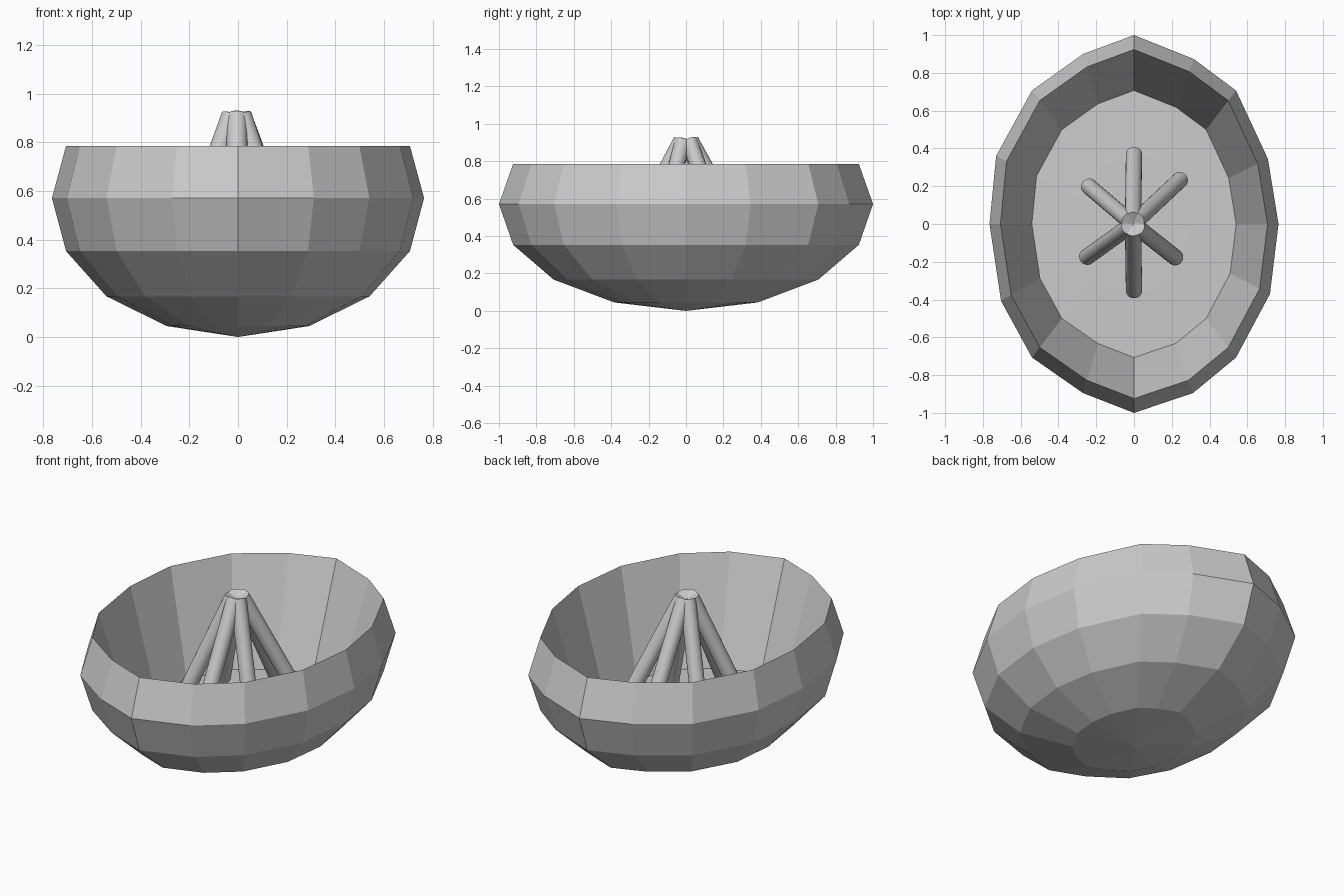
import bpy, bmesh, math
from mathutils import Vector

if "Cube" in bpy.data.objects:
    bpy.data.objects.remove(bpy.data.objects["Cube"])

# Slightly uneven oval outline, anticlockwise from +x
OUTLINE = [(.765, 0), (.709, .345), (.54, .707), (.317, .873),
           (0, 1), (-.27, .90), (-.54, .707), (-.73, .36),
           (-.765, 0), (-.704, -.407), (-.54, -.707), (-.27, -.895),
           (0, -1), (.312, -.895), (.54, -.707), (.72, -.37)]

# Profile rings (scale, height): outer shell upward, rim, then inner floor
RINGS = [(.383, .045), (.707, .167), (.924, .353), (1, .571), (.924, .786),
         (.707, .187), (.383, .195)]


def build_bowl():
    bm = bmesh.new()
    rings = [[bm.verts.new((x * s, y * s, z)) for x, y in OUTLINE] for s, z in RINGS]
    bottom = bm.verts.new((0, 0, 0))
    floor = bm.verts.new((0, 0, .198))
    n = len(OUTLINE)
    for i in range(n):
        j = (i + 1) % n
        for a, b in zip(rings, rings[1:]):
            bm.faces.new((a[i], a[j], b[j], b[i]))
        bm.faces.new((rings[0][j], rings[0][i], bottom))
        bm.faces.new((rings[-1][i], rings[-1][j], floor))
    bmesh.ops.recalc_face_normals(bm, faces=bm.faces)
    mesh = bpy.data.meshes.new("bowl")
    bm.to_mesh(mesh)
    bm.free()
    bpy.context.collection.objects.link(bpy.data.objects.new("bowl", mesh))


def build_stick(name, foot, top, radius=.043):
    foot, top = Vector(foot), Vector(top)
    axis = top - foot
    bpy.ops.mesh.primitive_cylinder_add(vertices=24, radius=radius, depth=axis.length,
                                        location=(foot + top) / 2)
    ob = bpy.context.object
    ob.name = name
    ob.rotation_euler = axis.to_track_quat('Z', 'Y').to_euler()
    bpy.ops.object.shade_smooth_by_angle(angle=math.radians(35))


build_bowl()

# Six sticks leaning together like a campfire
FEET = [(0, .37), (-.24, .20), (-.25, -.175), (0, -.355), (.22, -.178), (.245, .235)]
for k, (x, y) in enumerate(FEET):
    r = math.hypot(x, y)
    lean = .025 / r
    build_stick(f"stick_{k + 1}", (x, y, .29), (x * lean - .005, y * lean, .91))
